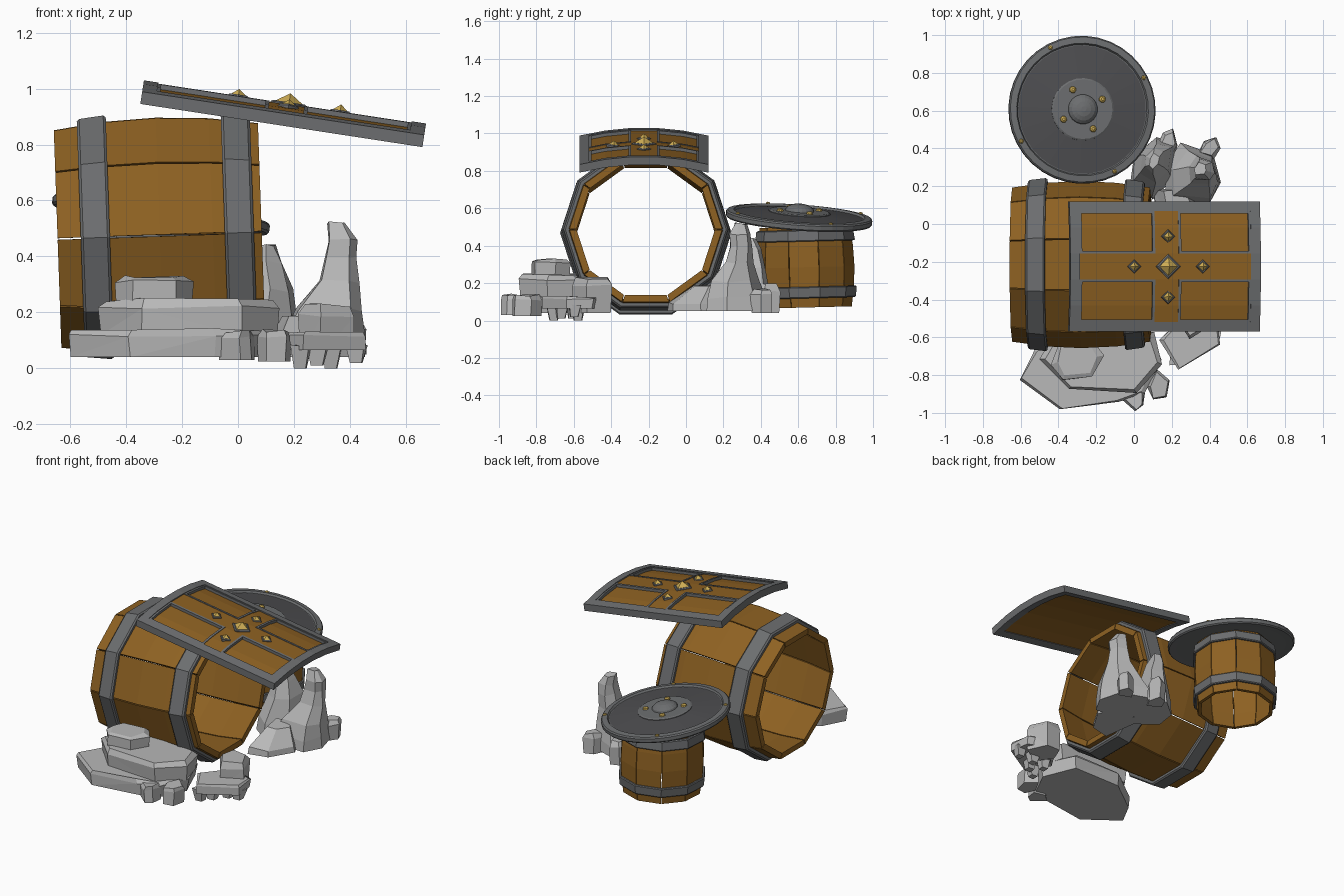
import bpy, bmesh, math, random
from mathutils import Matrix, Vector

if "Cube" in bpy.data.objects:
    bpy.data.objects.remove(bpy.data.objects["Cube"])

random.seed(4)


def material(name, r, g, b):
    m = bpy.data.materials.new(name)
    m.diffuse_color = (r, g, b, 1)
    m.use_nodes = True
    m.node_tree.nodes["Principled BSDF"].inputs["Base Color"].default_value = m.diffuse_color
    return m


WOOD = material("wood", 0.27, 0.12, 0.016)
IRON = material("iron", 0.15, 0.155, 0.16)
DARK = material("dark_iron", 0.075, 0.075, 0.08)
GOLD = material("gold", 0.62, 0.42, 0.09)
STONE = material("stone", 0.48, 0.48, 0.48)


def loft(bm, rings, cyclic=False):
    """Skin a list of closed rings; cap the ends unless cyclic."""
    vs = [[bm.verts.new(p) for p in r] for r in rings]
    n = len(rings[0])
    for a, b in zip(vs, vs[1:] + (vs[:1] if cyclic else [])):
        for i in range(n):
            bm.faces.new((a[i], a[(i + 1) % n], b[(i + 1) % n], b[i]))
    if not cyclic:
        bm.faces.new(vs[0][::-1])
        bm.faces.new(vs[-1])


def finish(bm, name, mat, matrix=Matrix()):
    bmesh.ops.recalc_face_normals(bm, faces=bm.faces)
    me = bpy.data.meshes.new(name)
    bm.to_mesh(me)
    bm.free()
    me.materials.append(mat)
    ob = bpy.data.objects.new(name, me)
    ob.matrix_world = matrix
    bpy.context.collection.objects.link(ob)
    return ob


def polar(r, a, z):
    return (r * math.cos(a), r * math.sin(a), z)


def lathe(name, profile, mat, matrix, sides):
    bm = bmesh.new()
    loft(bm, [[polar(r, math.tau * i / sides, z) for i in range(sides)] for r, z in profile])
    return finish(bm, name, mat, matrix)


# Barrels: ten separate bowed staves and two iron hoops, open at both ends
def bow(z):
    return 0.442 - 0.034 * (z / 0.365) ** 2


def barrel(name, matrix):
    bm = bmesh.new()
    gap, seg = 0.007, math.tau / 10
    for i in range(10):
        a0, a1 = i * seg + gap, (i + 1) * seg - gap
        rings = []
        for z in (-0.365, -0.19, 0, 0.19, 0.365):
            r = bow(z)
            rings.append([polar(r, a0, z), polar(r, a1, z), polar(r - 0.038, a1, z), polar(r - 0.038, a0, z)])
        loft(bm, rings)
    finish(bm, name + "_staves", WOOD, matrix)
    for k, zc in enumerate((-0.23, 0.285)):
        bm = bmesh.new()
        prof = [(dz, bow(zc + dz) + t) for dz, t in
                ((-0.052, -0.008), (-0.052, 0.017), (-0.043, 0.025), (0.043, 0.025), (0.052, 0.017), (0.052, -0.008))]
        loft(bm, [[polar(r, i * seg, zc + dz) for dz, r in prof] for i in range(10)], True)
        finish(bm, f"{name}_hoop_{k + 1}", IRON, matrix)


lying = Matrix(((0, 0, 1, 0), (1, 0, 0, 0), (0, 1, 0, 0), (0, 0, 0, 1)))
barrel("large_barrel", Matrix.Translation((-0.28, -0.215, 0.475)) @ Matrix.Rotation(math.radians(-2), 4, 'Y') @ lying)
barrel("small_barrel", Matrix.Translation((-0.275, 0.64, 0.285)) @ Matrix.Rotation(math.radians(1.5), 4, 'X')
       @ Matrix.Rotation(math.radians(16), 4, 'Z') @ Matrix.Scale(0.59, 4))

# Round shield resting on the small barrel
shield = Matrix.Translation((-0.275, 0.605, 0.553)) @ Vector((0.135, 0.07, 1)).to_track_quat('Z', 'Y').to_matrix().to_4x4()
lathe("shield_rim", [(0.34, -0.02), (0.385, -0.022), (0.392, -0.014), (0.392, 0.008), (0.385, 0.016), (0.352, 0.02), (0.345, 0.008)],
      IRON, shield, 36)
lathe("shield_face", [(0.36, -0.018), (0.36, 0.006), (0.16, 0.026)], DARK, shield, 36)
lathe("shield_plate", [(0.166, 0.015), (0.166, 0.029), (0.158, 0.034)], IRON, shield, 24)
lathe("shield_boss", [(0.08 * math.cos(t), 0.03 + 0.042 * math.sin(t)) for t in (0, 0.35, 0.7, 1.05, 1.4)], IRON, shield, 20)
for i in range(8):
    r, size, z = ((0.117, 0.019, 0.032), (0.369, 0.013, 0.015))[i // 4]
    spot = shield @ Matrix.Translation(polar(r, i * math.pi / 2, z))
    lathe(f"shield_stud_{i + 1}", [(size, 0), (size * 0.85, size * 0.55), (size * 0.4, size * 0.85)], GOLD, spot, 8)

# Curved chest lid, built level from arched strips and then tilted
lid = Matrix.Translation((0.155, -0.225, 0.868)) @ Matrix.Rotation(math.radians(8.7), 4, 'Y')
KNOTS = [-0.345 + 0.138 * i for i in range(6)]


def arch(y):
    i = min(4, max(0, int((y + 0.345) / 0.138)))
    h = [0.043 * (1 - (k / 0.345) ** 2) for k in KNOTS]
    return h[i] + (h[i + 1] - h[i]) * (y - KNOTS[i]) / 0.138


def strip(bm, x0, x1, y0, y1, lo, hi):
    ys = [y0] + [k for k in KNOTS if y0 + 1e-4 < k < y1 - 1e-4] + [y1]
    loft(bm, [[(x0, y, arch(y) + lo), (x1, y, arch(y) + lo), (x1, y, arch(y) + hi), (x0, y, arch(y) + hi)] for y in ys])


def border(bm, x0, x1, y0, y1, w, lo, hi):
    strip(bm, x0, x0 + w, y0, y1, lo, hi)
    strip(bm, x1 - w, x1, y0, y1, lo, hi)
    strip(bm, x0 + w, x1 - w, y0, y0 + w, lo, hi)
    strip(bm, x0 + w, x1 - w, y1 - w, y1, lo, hi)


bm = bmesh.new()
strip(bm, -0.5, 0.5, -0.335, 0.335, 0.004, 0.022)
finish(bm, "lid_board", WOOD, lid)
bm = bmesh.new()
border(bm, -0.51, 0.51, -0.345, 0.345, 0.052, 0, 0.044)
finish(bm, "lid_frame", IRON, lid)
bm = bmesh.new()
strip(bm, -0.056, 0.072, -0.3, 0.3, 0.02, 0.036)
strip(bm, -0.465, -0.056, -0.07, 0.07, 0.02, 0.036)
strip(bm, 0.072, 0.465, -0.07, 0.07, 0.02, 0.036)
finish(bm, "lid_cross", WOOD, lid)
bm = bmesh.new()
for x0, x1 in ((-0.46, -0.055), (0.071, 0.46)):
    for y0, y1 in ((-0.295, -0.069), (0.069, 0.295)):
        border(bm, x0, x1, y0, y1, 0.014, 0.018, 0.04)
finish(bm, "lid_panel_trim", IRON, lid)
for i, (x, y, r) in enumerate(((0.015, 0, 0.066), (-0.168, 0, 0.037), (0.2, 0, 0.037), (0.015, 0.16, 0.037), (0.015, -0.163, 0.037))):
    spot = lid @ Matrix.Translation((x, y, arch(y) + 0.034)) @ Matrix.Rotation(-0.26 * y / 0.16 * -0.5, 4, 'X')
    lathe(f"lid_stud_base_{i + 1}", [(r, -0.006), (r, 0.006), (r * 0.85, 0.011)], IRON, spot, 4)
    lathe(f"lid_stud_{i + 1}", [(r * 0.8, 0.008), (r * 0.02, 0.016 + r * 0.4)], GOLD, spot, 4)


# Rocks: an outline lofted through layers of (height, scale, x shift, y shift)
def rock(name, outline, layers):
    cx = sum(p[0] for p in outline) / len(outline)
    cy = sum(p[1] for p in outline) / len(outline)
    bm = bmesh.new()
    rings = []
    for k, (z, s, dx, dy) in enumerate(layers):
        j = 0.007 if k else 0
        rings.append([(cx + dx + (x - cx) * s + random.uniform(-j, j), cy + dy + (y - cy) * s + random.uniform(-j, j),
                       z + random.uniform(-j, j)) for x, y in outline])
    loft(bm, rings)
    bmesh.ops.triangulate(bm, faces=[f for f in bm.faces if len(f.verts) == 4 and f.calc_area() > 0.02])
    finish(bm, name, STONE)


def slab(name, outline, z0, z1, inset=0.92):
    rock(name, outline, [(z0, 0.97, 0, 0), (z0 + (z1 - z0) * 0.8, 1, 0, 0), (z1, inset, 0, 0)])


# Stepped rock in front of the large barrel
slab("front_rock_base", [(-0.61, -0.82), (-0.53, -0.67), (-0.3, -0.5), (0.05, -0.5), (0.14, -0.72), (0.05, -0.9), (-0.08, -0.94),
                         (-0.39, -0.985)], 0.04, 0.14, 0.95)
slab("front_rock_middle", [(-0.5, -0.71), (-0.35, -0.87), (0.02, -0.89), (0.15, -0.74), (0.1, -0.57), (-0.4, -0.55)], 0.12, 0.245)
slab("front_rock_top", [(-0.44, -0.74), (-0.38, -0.83), (-0.22, -0.81), (-0.16, -0.7), (-0.22, -0.62), (-0.4, -0.63)], 0.23, 0.33, 0.78)
slab("front_stone_1", [(-0.07, -0.92), (-0.02, -0.87), (0.06, -0.89), (0.05, -0.96), (0.01, -0.99)], 0.03, 0.13, 0.8)
slab("front_stone_2", [(0.07, -0.86), (0.12, -0.77), (0.19, -0.83), (0.17, -0.92), (0.1, -0.93)], 0.025, 0.135, 0.8)

# Small stacked rock near the barrel mouth
slab("corner_rock_slab", [(0.14, -0.62), (0.23, -0.775), (0.46, -0.64), (0.44, -0.5), (0.3, -0.45)], 0.065, 0.125)
slab("corner_rock_block", [(0.22, -0.5), (0.29, -0.61), (0.42, -0.53), (0.36, -0.4), (0.26, -0.4)], 0.04, 0.225, 0.85)
for i, (x, y) in enumerate(((0.22, -0.71), (0.28, -0.67), (0.42, -0.6), (0.33, -0.58), (0.22, -0.61))):
    rock(f"corner_rock_foot_{i + 1}", [(x - 0.03, y - 0.03), (x + 0.03, y - 0.025), (x + 0.035, y + 0.03), (x - 0.025, y + 0.035)],
         [((0, 0.01, 0.02)[i % 3], 0.7, 0, 0), (0.08, 1.1, 0, 0)])

# Tall spires behind the barrel mouth with low stones at their feet
rock("tall_spire", [(0.17, 0.12), (0.4, 0.11), (0.46, 0.22), (0.42, 0.37), (0.25, 0.43), (0.16, 0.3)],
     [(0.05, 1, 0, 0), (0.12, 0.97, 0, 0), (0.21, 0.78, 0.02, 0), (0.31, 0.48, 0.05, 0.02), (0.4, 0.34, 0.06, 0.03),
      (0.46, 0.36, 0.065, 0.03), (0.52, 0.2, 0.045, 0.03)])
rock("short_spire", [(-0.02, 0.22), (0.1, 0.13), (0.21, 0.24), (0.23, 0.42), (0.12, 0.46), (0.0, 0.36)],
     [(0.05, 1, 0, 0), (0.14, 0.93, 0, 0), (0.28, 0.65, 0.01, 0.02), (0.38, 0.42, 0, 0.03), (0.44, 0.22, 0, 0.03)])
rock("low_wedge", [(0.14, -0.1), (0.27, -0.07), (0.36, 0.08), (0.3, 0.2), (0.1, 0.18)],
     [(0.05, 1, 0, 0), (0.09, 0.97, 0, 0), (0.19, 0.5, -0.01, 0.06)])
slab("side_stone_1", [(0.34, 0.38), (0.42, 0.35), (0.455, 0.4), (0.43, 0.46), (0.37, 0.44)], 0.04, 0.165, 0.75)
slab("side_stone_2", [(0.12, 0.41), (0.2, 0.36), (0.23, 0.42), (0.21, 0.5), (0.15, 0.48)], 0.04, 0.19, 0.7)
